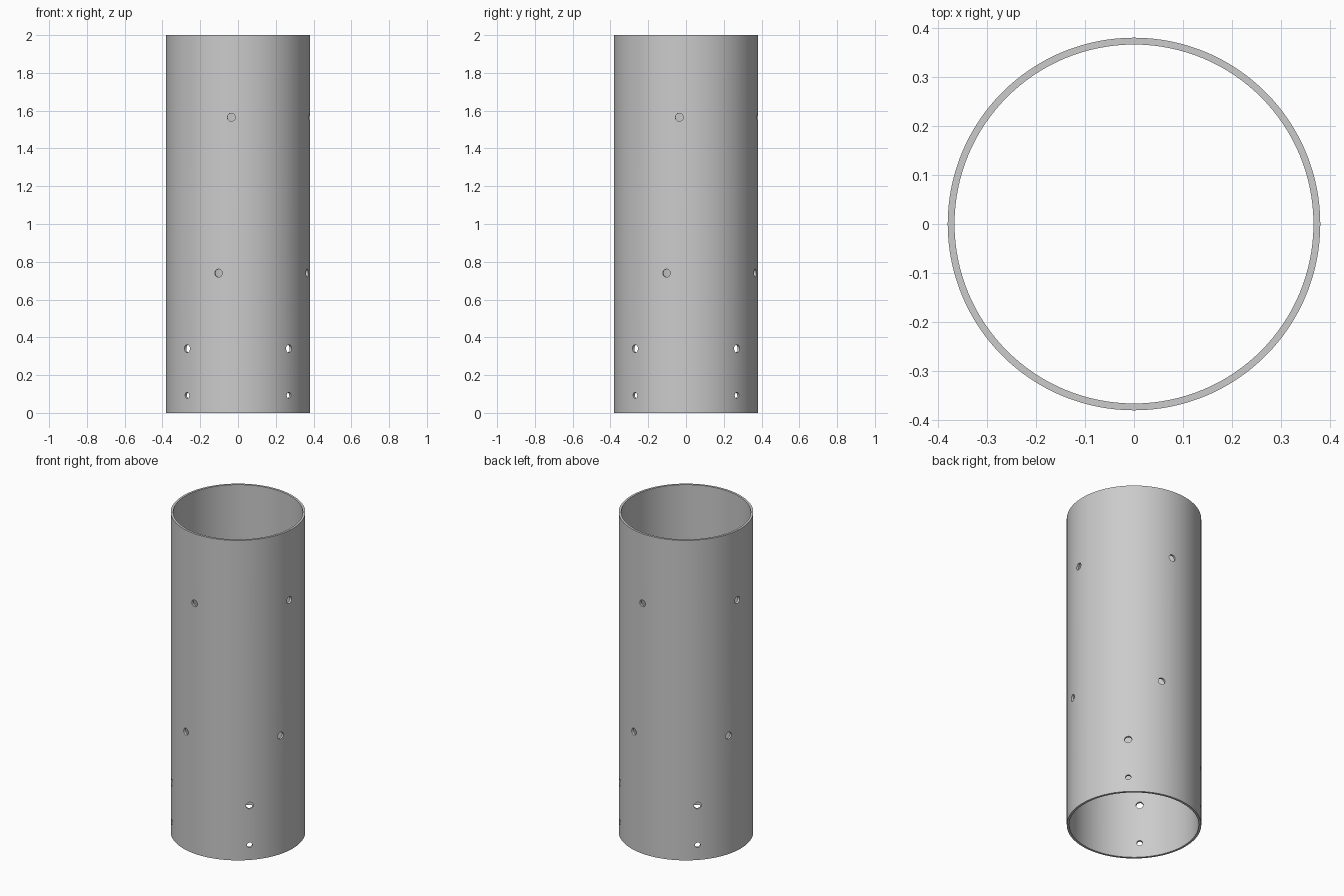
import bpy
import bmesh
from math import radians, sin, cos
from mathutils import Matrix, Vector

cube = bpy.data.objects.get("Cube")
if cube:
    bpy.data.objects.remove(cube, do_unlink=True)

HEIGHT = 2.0
OUTER = 0.381
INNER = 0.367
SEGMENTS = 128

grey = bpy.data.materials.new("plain grey")
grey.use_nodes = True
colour = (0.6, 0.6, 0.6, 1)
grey.diffuse_color = colour
grey.node_tree.nodes["Principled BSDF"].inputs["Base Color"].default_value = colour


def mesh_object(name, bm):
    mesh = bpy.data.meshes.new(name)
    bmesh.ops.recalc_face_normals(bm, faces=bm.faces)
    bm.to_mesh(mesh)
    bm.free()
    mesh.materials.append(grey)
    obj = bpy.data.objects.new(name, mesh)
    bpy.context.collection.objects.link(obj)
    return obj


# Open tube: spin the rectangular wall section about z
bm = bmesh.new()
corners = [(INNER, 0), (OUTER, 0), (OUTER, HEIGHT), (INNER, HEIGHT)]
section = [bm.verts.new((r, 0, z)) for r, z in corners]
edges = [bm.edges.new((section[i], section[(i + 1) % 4])) for i in range(4)]
bmesh.ops.spin(bm, geom=section + edges, cent=(0, 0, 0), axis=(0, 0, 1),
               angle=radians(360), steps=SEGMENTS, use_merge=True)
bmesh.ops.remove_doubles(bm, verts=bm.verts, dist=0.0001)
tube = mesh_object("tube", bm)

# Radial drill holes: angle from the front, height, radius; four of each
holes = [(-5.3, 1.565, 0.021), (-15.7, 0.74, 0.021),
         (45, 0.34, 0.021), (45, 0.093, 0.016)]
bm = bmesh.new()
for angle, z, radius in holes:
    for turn in range(4):
        a = radians(angle - 90 + 90 * turn)
        direction = Vector((cos(a), sin(a), 0))
        place = (Matrix.Translation(direction * OUTER + Vector((0, 0, z)))
                 @ direction.to_track_quat("Z", "Y").to_matrix().to_4x4())
        bmesh.ops.create_cone(bm, cap_ends=True, segments=24, radius1=radius,
                              radius2=radius, depth=0.1, matrix=place)
drills = mesh_object("hole_cutters", bm)
drills.hide_render = True

# Cut the holes, then drop the cutters
cut = tube.modifiers.new("holes", "BOOLEAN")
cut.operation = "DIFFERENCE"
cut.solver = "EXACT"
cut.object = drills
bpy.ops.object.select_all(action="DESELECT")
tube.select_set(True)
bpy.context.view_layer.objects.active = tube
bpy.ops.object.modifier_apply(modifier=cut.name)
bpy.data.objects.remove(drills, do_unlink=True)
bpy.ops.object.shade_smooth_by_angle(angle=radians(30))
